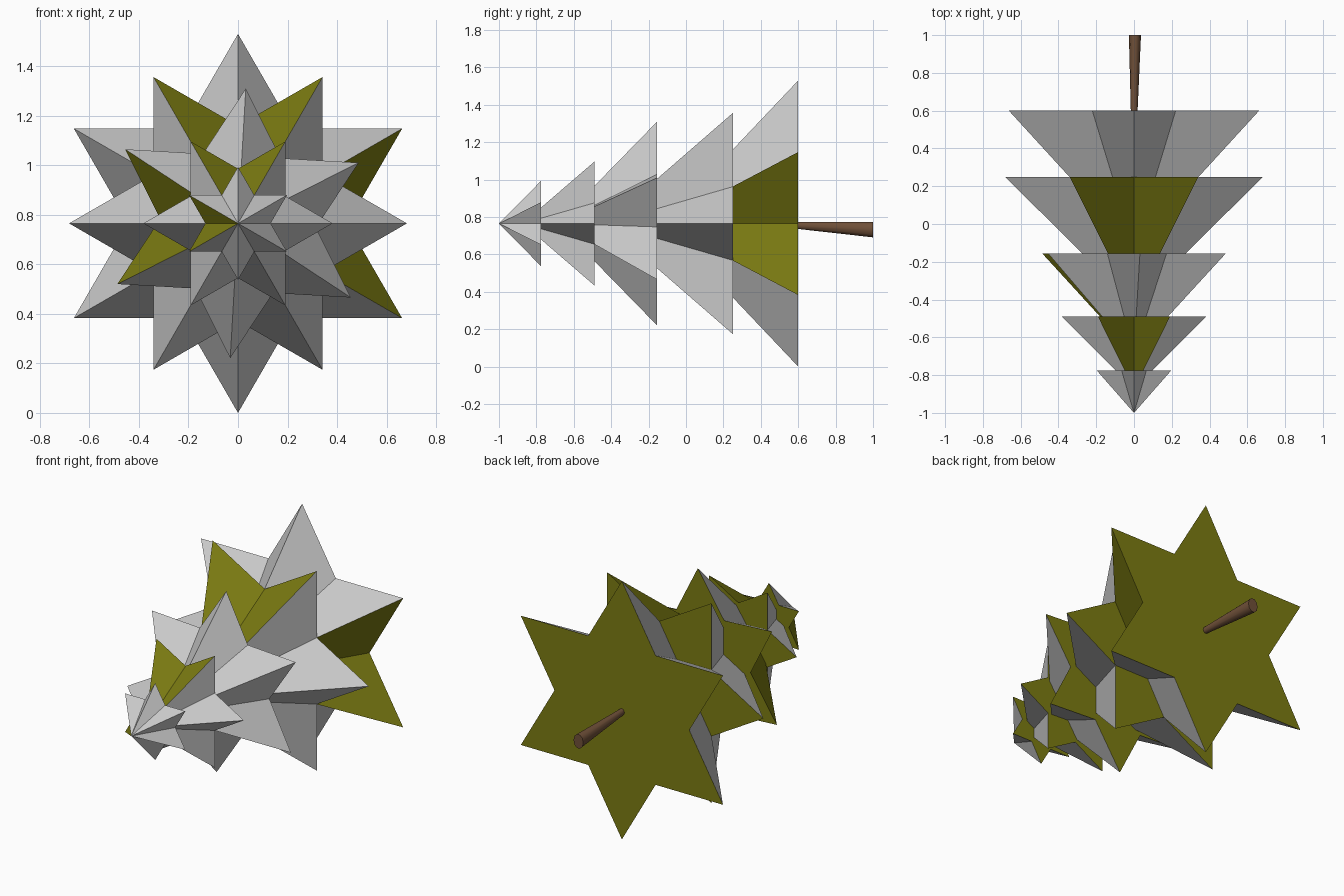
import bpy, bmesh
from math import sin, cos, radians, pi, sqrt

if "Cube" in bpy.data.objects:
    bpy.data.objects.remove(bpy.data.objects["Cube"])

AXIS_Z = 0.765  # height of the tree's lying axis


def material(name, rgb):
    m = bpy.data.materials.new(name)
    m.diffuse_color = (*rgb, 1)
    m.use_nodes = True
    m.node_tree.nodes["Principled BSDF"].inputs["Base Color"].default_value = m.diffuse_color
    return m


grey = material("grey", (0.8, 0.8, 0.8))
olive = material("olive", (0.2, 0.2, 0.006))
brown = material("brown", (0.16, 0.08, 0.04))


def finish(bm, name, mats):
    bmesh.ops.recalc_face_normals(bm, faces=bm.faces[:])
    me = bpy.data.meshes.new(name)
    bm.to_mesh(me)
    bm.free()
    for m in mats:
        me.materials.append(m)
    ob = bpy.data.objects.new(name, me)
    bpy.context.collection.objects.link(ob)
    return ob


def star_ring(bm, y, r, start):
    # six-pointed star outline: even = point, odd = notch
    ring = []
    for i in range(12):
        a = radians(start + 30 * i)
        q = r if i % 2 == 0 else r / sqrt(3)
        ring.append(bm.verts.new((q * cos(a), y, AXIS_Z + q * sin(a))))
    return ring


def tier(name, y_back, y_front, r, scale, start, notch):
    # star-shaped skirt with olive underside and one olive notch
    bm = bmesh.new()
    back = star_ring(bm, y_back, r, start)
    bm.faces.new(back).material_index = 1
    if scale:
        front = star_ring(bm, y_front, r * scale, start)
    else:
        tip = bm.verts.new((0, y_front, AXIS_Z))
    for i in range(12):
        j = (i + 1) % 12
        if scale:
            f = bm.faces.new((back[i], back[j], front[j], front[i]))
        else:
            f = bm.faces.new((back[i], back[j], tip))
        if i in (notch - 1, notch):
            f.material_index = 1
    finish(bm, name, (grey, olive))


# Foliage tiers, largest to tip
tier("branch_tier_1", 0.60, 0.245, 0.765, 0.51, 30, 11)
tier("branch_tier_2", 0.25, -0.158, 0.682, 0.40, 0, 3)
tier("branch_tier_3", -0.155, -0.495, 0.545, 0.36, 26.7, 5)
tier("branch_tier_4", -0.49, -0.778, 0.382, 0.25, 0, 3)
tier("tree_tip", -0.775, -1.0, 0.228, 0, 30, 5)

# Trunk: tapered, slightly drooping
bm = bmesh.new()
rings = []
for y, cx, cz, rx, rz in ((0.6, 0.001, 0.755, 0.018, 0.02), (1.0, 0.005, 0.732, 0.032, 0.043)):
    rings.append([bm.verts.new((cx + rx * cos(2 * pi * i / 10), y, cz + rz * sin(2 * pi * i / 10)))
                  for i in range(10)])
for i in range(10):
    j = (i + 1) % 10
    bm.faces.new((rings[0][i], rings[0][j], rings[1][j], rings[1][i])).smooth = True
bm.faces.new(rings[0])
bm.faces.new(rings[1])
finish(bm, "trunk", (brown,))
